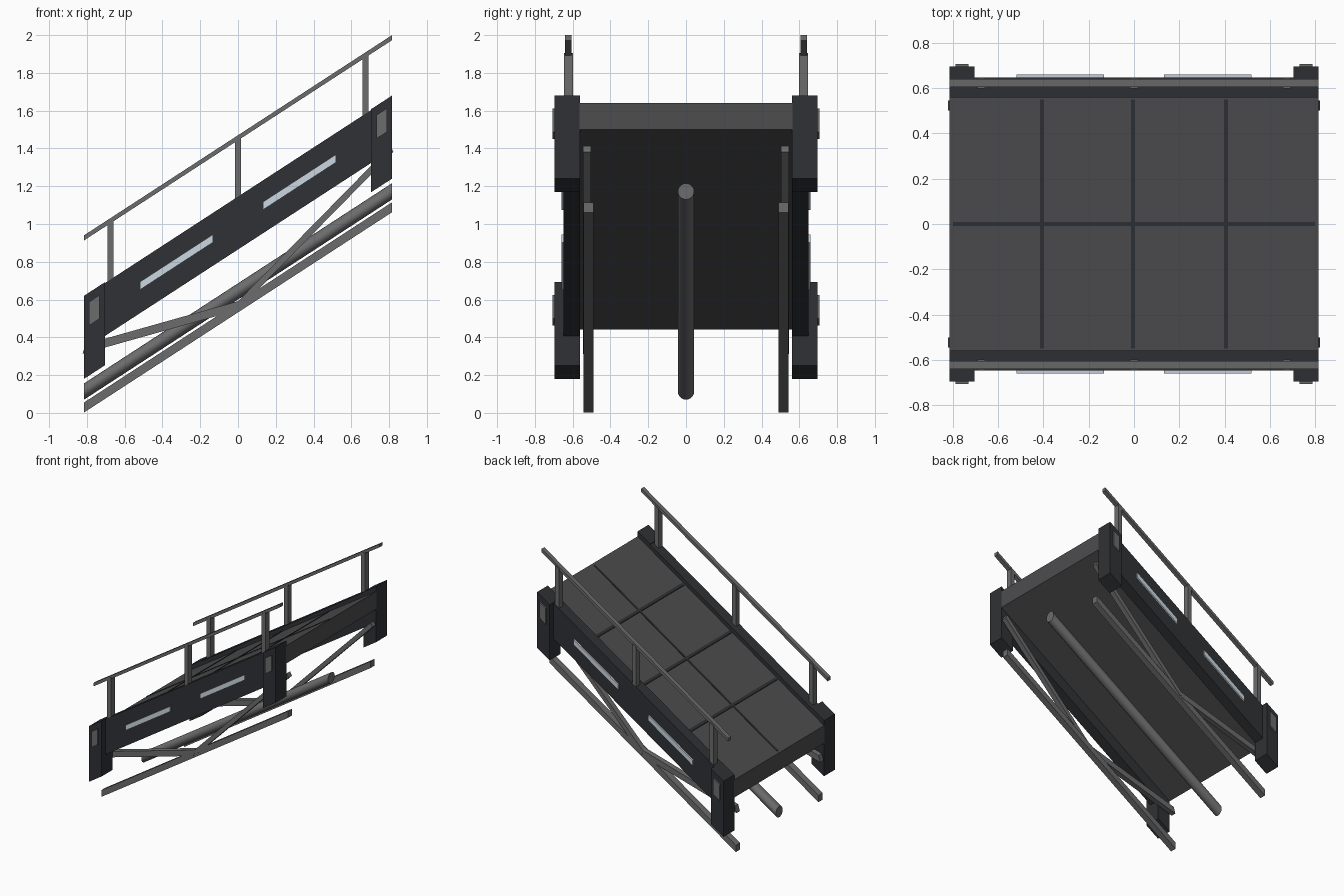
import bpy, bmesh, math
from mathutils import Matrix, Vector

if "Cube" in bpy.data.objects:
    bpy.data.objects.remove(bpy.data.objects["Cube"])

SLOPE = 0.65  # everything is built level, then sheared so z rises along x


def material(name, rgb):
    m = bpy.data.materials.new(name)
    m.diffuse_color = (*rgb, 1)
    m.use_nodes = True
    m.node_tree.nodes["Principled BSDF"].inputs["Base Color"].default_value = m.diffuse_color
    return m


DARK = material("dark_metal", (0.028, 0.031, 0.035))
DECK = material("deck_grey", (0.075, 0.075, 0.078))
STEEL = material("steel_grey", (0.15, 0.15, 0.15))
LIGHT = material("pale_light", (0.6, 0.68, 0.75))


def finish(name, bm, mat):
    for v in bm.verts:
        v.co.z += SLOPE * v.co.x
    mesh = bpy.data.meshes.new(name)
    bm.to_mesh(mesh)
    bm.free()
    mesh.materials.append(mat)
    ob = bpy.data.objects.new(name, mesh)
    bpy.context.collection.objects.link(ob)
    return ob


def block(name, x, y, z, mat, tilt=0.0):
    """Box from (min, max) ranges, optionally tilted about y before the shear."""
    bm = bmesh.new()
    bmesh.ops.create_cube(bm, size=1)
    size = [abs(r[1] - r[0]) for r in (x, y, z)]
    centre = Vector([(r[0] + r[1]) / 2 for r in (x, y, z)])
    bm.transform(Matrix.Translation(centre) @ Matrix.Rotation(tilt, 4, 'Y') @ Matrix.Diagonal((*size, 1)))
    return finish(name, bm, mat)


# Deck with panel seams
block("deck", (-0.815, 0.815), (-0.565, 0.565), (0.97, 1.11), DECK)
for i, x in enumerate((-0.407, -0.005, 0.407)):
    block(f"deck_cross_seam_{i}", (x - 0.009, x + 0.009), (-0.55, 0.55), (1.10, 1.115), DARK)
block("deck_long_seam", (-0.8, 0.8), (-0.008, 0.008), (1.10, 1.115), DARK)

# Central tube underneath
bm = bmesh.new()
bmesh.ops.create_cone(bm, cap_ends=True, segments=20, radius1=0.043, radius2=0.043, depth=1.63,
                      matrix=Matrix.Translation((0, 0, 0.643)) @ Matrix.Rotation(math.pi / 2, 4, 'Y'))
tube = finish("underside_tube", bm, STEEL)
bpy.context.view_layer.objects.active = tube
tube.select_set(True)
bpy.ops.object.shade_smooth_by_angle()

for s, side in ((-1, "front"), (1, "back")):
    def yr(a, b):
        return sorted((s * a, s * b))

    # Side panel, lower rail and handrail
    block(f"{side}_side_panel", (-0.73, 0.73), yr(0.56, 0.648), (0.865, 1.145), DARK)
    block(f"{side}_lower_rail", (-0.815, 0.815), yr(0.49, 0.542), (0.532, 0.585), STEEL)
    block(f"{side}_handrail", (-0.815, 0.815), yr(0.605, 0.64), (1.443, 1.47), STEEL)
    for i, x in enumerate((-0.675, 0, 0.675)):
        block(f"{side}_baluster_{i}", (x - 0.017, x + 0.017), yr(0.598, 0.646), (1.12, 1.455), STEEL)

    for e, end in ((-1, "low"), (1, "high")):
        # End post with inset plate
        block(f"{side}_{end}_post", sorted((e * 0.705, e * 0.815)), yr(0.56, 0.695), (0.71, 1.15), DARK)
        block(f"{side}_{end}_post_plate", sorted((e * 0.732, e * 0.788)), yr(0.68, 0.706), (0.975, 1.1), STEEL)
        # Light strip
        block(f"{side}_{end}_light_strip", sorted((e * 0.132, e * 0.52)), yr(0.64, 0.66), (0.989, 1.031), LIGHT)
        # Diagonal brace, rising from the lower rail to the deck end
        half = math.hypot(0.815, 0.3) / 2
        cx, cz = e * 0.4075, 0.718
        block(f"{side}_{end}_brace", (cx - half, cx + half), yr(0.502, 0.545),
              (cz - 0.022, cz + 0.022), STEEL, tilt=-e * math.atan2(0.3, 0.815))
